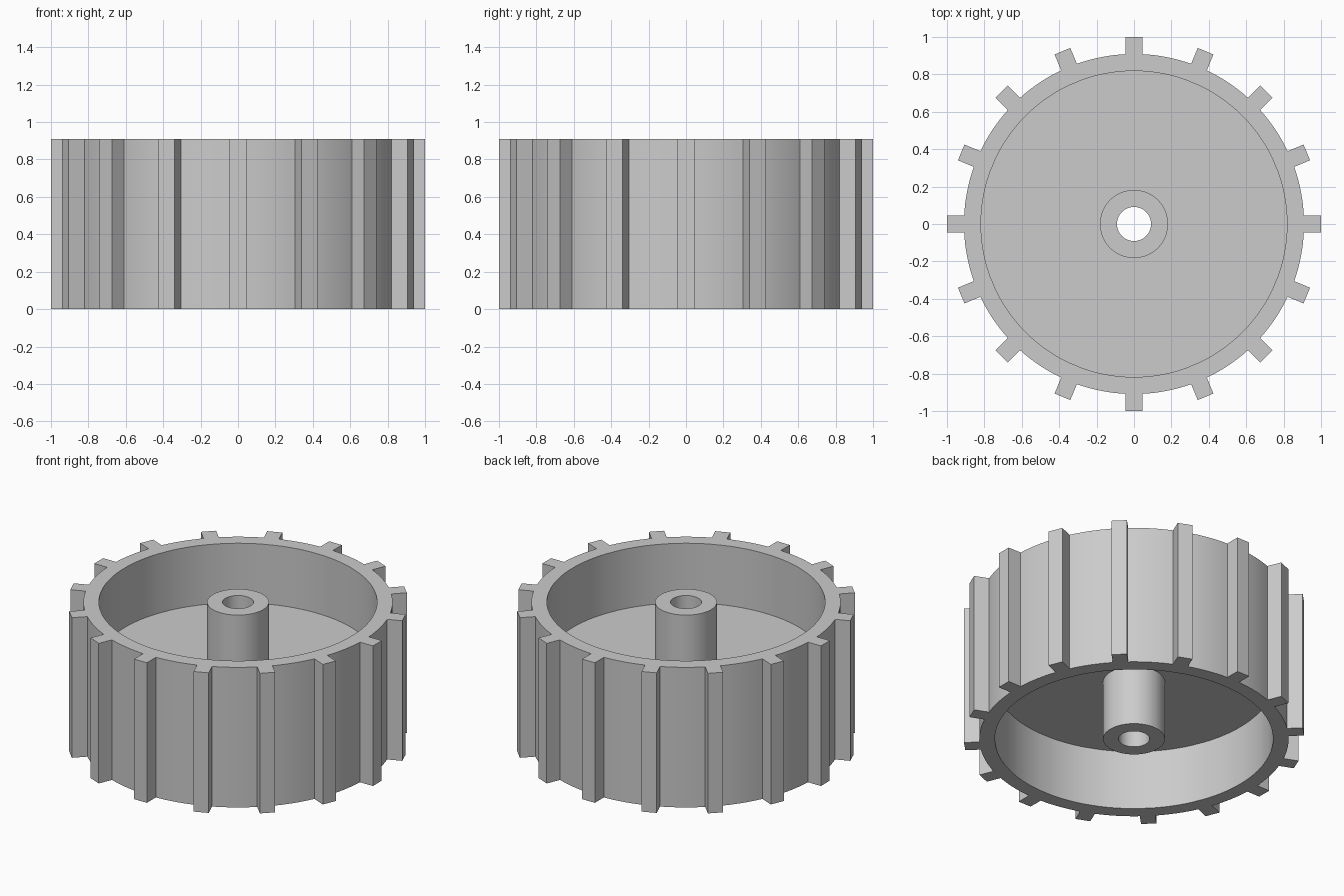
import bpy
import bmesh
from math import asin, cos, sin, tau, radians

cube = bpy.data.objects.get("Cube")
if cube:
    bpy.data.objects.remove(cube, do_unlink=True)

# Main dimensions
TREADS = 16
ARC_STEPS = 8
UNIT = 1 / 11
BORE, HUB, RIM_IN, RIM_OUT = UNIT, 2 * UNIT, 9 * UNIT, 10 * UNIT
HEIGHT = 10 * UNIT
WEB_LOW, WEB_HIGH = 4.25 * UNIT, 5.75 * UNIT
HALF_TREAD = asin(0.5 * UNIT / RIM_OUT)

# Plain grey plastic
grey = bpy.data.materials.new("grey")
grey.use_nodes = True
colour = (0.6, 0.6, 0.6, 1)
grey.diffuse_color = colour
bsdf = next(n for n in grey.node_tree.nodes if n.type == 'BSDF_PRINCIPLED')
bsdf.inputs["Base Color"].default_value = colour

# Half section through hub, web and rim: (radius, height)
lower = [(BORE, 0), (HUB, 0), (HUB, WEB_LOW), (RIM_IN, WEB_LOW), (RIM_IN, 0), (RIM_OUT, 0)]
upper = [(RIM_OUT, HEIGHT), (RIM_IN, HEIGHT), (RIM_IN, WEB_HIGH),
         (HUB, WEB_HIGH), (HUB, HEIGHT), (BORE, HEIGHT)]
section = lower + upper

# One narrow step under each tread, then even steps to the next tread
angles = []
gap = tau / TREADS - 2 * HALF_TREAD
for t in range(TREADS):
    start = t * tau / TREADS
    angles.append(start - HALF_TREAD)
    angles += [start + HALF_TREAD + gap * k / ARC_STEPS for k in range(ARC_STEPS)]

# Revolve the section about the axle
bm = bmesh.new()
rings = [[bm.verts.new((r * cos(a), r * sin(a), z)) for r, z in section] for a in angles]
tread_faces = []
for i, ring in enumerate(rings):
    following = rings[(i + 1) % len(rings)]
    for j in range(len(section)):
        k = (j + 1) % len(section)
        face = bm.faces.new((ring[j], following[j], following[k], ring[k]))
        if j == len(lower) - 1 and i % (ARC_STEPS + 1) == 0:
            tread_faces.append(face)
bmesh.ops.recalc_face_normals(bm, faces=bm.faces)

# Pull the treads straight out of the rim
raised = bmesh.ops.extrude_discrete_faces(bm, faces=tread_faces)["faces"]
for face in raised:
    face.normal_update()
    bmesh.ops.translate(bm, verts=face.verts,
                        vec=face.normal * (1 - RIM_OUT * cos(HALF_TREAD)))
bmesh.ops.recalc_face_normals(bm, faces=bm.faces)

mesh = bpy.data.meshes.new("treaded_wheel")
bm.to_mesh(mesh)
bm.free()
mesh.materials.append(grey)
wheel = bpy.data.objects.new("treaded_wheel", mesh)
bpy.context.collection.objects.link(wheel)

# Smooth curved walls, keep corners crisp
bpy.ops.object.select_all(action='DESELECT')
wheel.select_set(True)
bpy.context.view_layer.objects.active = wheel
bpy.ops.object.shade_smooth_by_angle(angle=radians(30))
